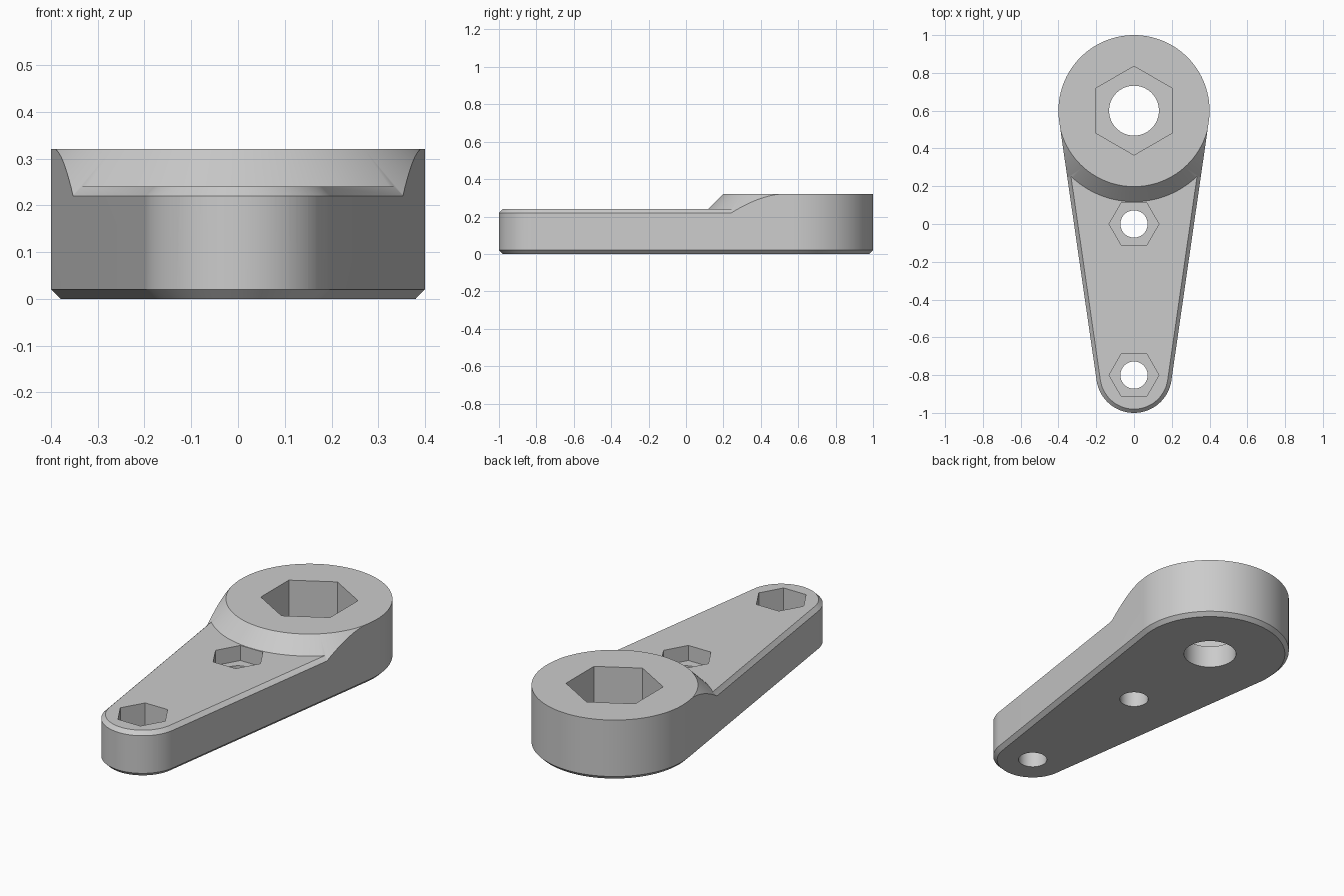
import bpy, bmesh, math

cube = bpy.data.objects.get("Cube")
if cube:
    bpy.data.objects.remove(cube, do_unlink=True)

HEAD_Y, HEAD_R = 0.6, 0.4
TAIL_Y, TAIL_R = -0.8, 0.2
TOP, ARM_TOP, CHAMFER = 0.32, 0.24, 0.02

grey = bpy.data.materials.new("grey metal")
grey.use_nodes = True
grey.diffuse_color = (0.6, 0.6, 0.6, 1)
grey.node_tree.nodes["Principled BSDF"].inputs["Base Color"].default_value = (0.6, 0.6, 0.6, 1)


def outline(offset):
    """Two round ends joined by tangent lines, grown by offset."""
    lean = math.asin((HEAD_R - TAIL_R) / (HEAD_Y - TAIL_Y))
    pts = []
    for cy, r, start, sweep, n in (
        (HEAD_Y, HEAD_R + offset, -lean, math.pi + 2 * lean, 96),
        (TAIL_Y, TAIL_R + offset, math.pi + lean, math.pi - 2 * lean, 64),
    ):
        for i in range(n + 1):
            a = start + sweep * i / n
            pts.append((r * math.cos(a), cy + r * math.sin(a)))
    return pts


def ring(r, cy, sides, turn=0.0):
    step = 2 * math.pi / sides
    return [(r * math.cos(turn + i * step), cy + r * math.sin(turn + i * step))
            for i in range(sides)]


def loft(name, layers):
    """Closed solid through stacked (z, points) sections."""
    bm = bmesh.new()
    rows = [[bm.verts.new((x, y, z)) for x, y in pts] for z, pts in layers]
    n = len(rows[0])
    for low, high in zip(rows, rows[1:]):
        for i in range(n):
            j = (i + 1) % n
            bm.faces.new((low[i], low[j], high[j], high[i]))
    bm.faces.new(rows[0][::-1])
    bm.faces.new(rows[-1])
    mesh = bpy.data.meshes.new(name)
    bm.to_mesh(mesh)
    bm.free()
    obj = bpy.data.objects.new(name, mesh)
    bpy.context.collection.objects.link(obj)
    mesh.materials.append(grey)
    return obj


def subtract(target, cutter):
    cutter.hide_render = True
    bpy.context.view_layer.objects.active = target
    mod = target.modifiers.new("cut", 'BOOLEAN')
    mod.operation = 'DIFFERENCE'
    mod.solver = 'EXACT'
    mod.object = cutter
    bpy.ops.object.modifier_apply(modifier=mod.name)
    bpy.data.objects.remove(cutter, do_unlink=True)


# Full-height lever with a chamfered underside
lever = loft("lever_arm", [(0, outline(-CHAMFER)), (CHAMFER, outline(0)), (TOP, outline(0))])

# Waste above the arm: a block less the sloped head and the chamfered arm top
waste = loft("waste_block", [(z, ring(2, 0, 4, math.pi / 4)) for z in (0.21, 0.4)])
slope_r = HEAD_R + 0.002 + TOP
subtract(waste, loft("head_slope", [(z, ring(slope_r - z, HEAD_Y, 128)) for z in (0.12, 0.52)]))
subtract(waste, loft("arm_top", [(ARM_TOP - 2 * CHAMFER, outline(CHAMFER)),
                                 (ARM_TOP, outline(-CHAMFER))]))
subtract(lever, waste)

# Hexagonal sockets over round through holes: y, hole radius, hex radius, turn, floor
for y, hole_r, hex_r, turn, floor in (
    (HEAD_Y, 0.132, 0.235, math.pi / 2, 0.12),
    (0, 0.072, 0.132, 0, 0.16),
    (TAIL_Y, 0.072, 0.132, 0, 0.12),
):
    subtract(lever, loft("hex_cutter", [(floor, ring(hex_r, y, 6, turn)), (0.5, ring(hex_r, y, 6, turn))]))
    subtract(lever, loft("hole_cutter", [(-0.1, ring(hole_r, y, 64)), (0.45, ring(hole_r, y, 64))]))

bpy.ops.object.select_all(action='DESELECT')
lever.select_set(True)
bpy.context.view_layer.objects.active = lever
bpy.ops.object.shade_smooth_by_angle(angle=math.radians(30))
